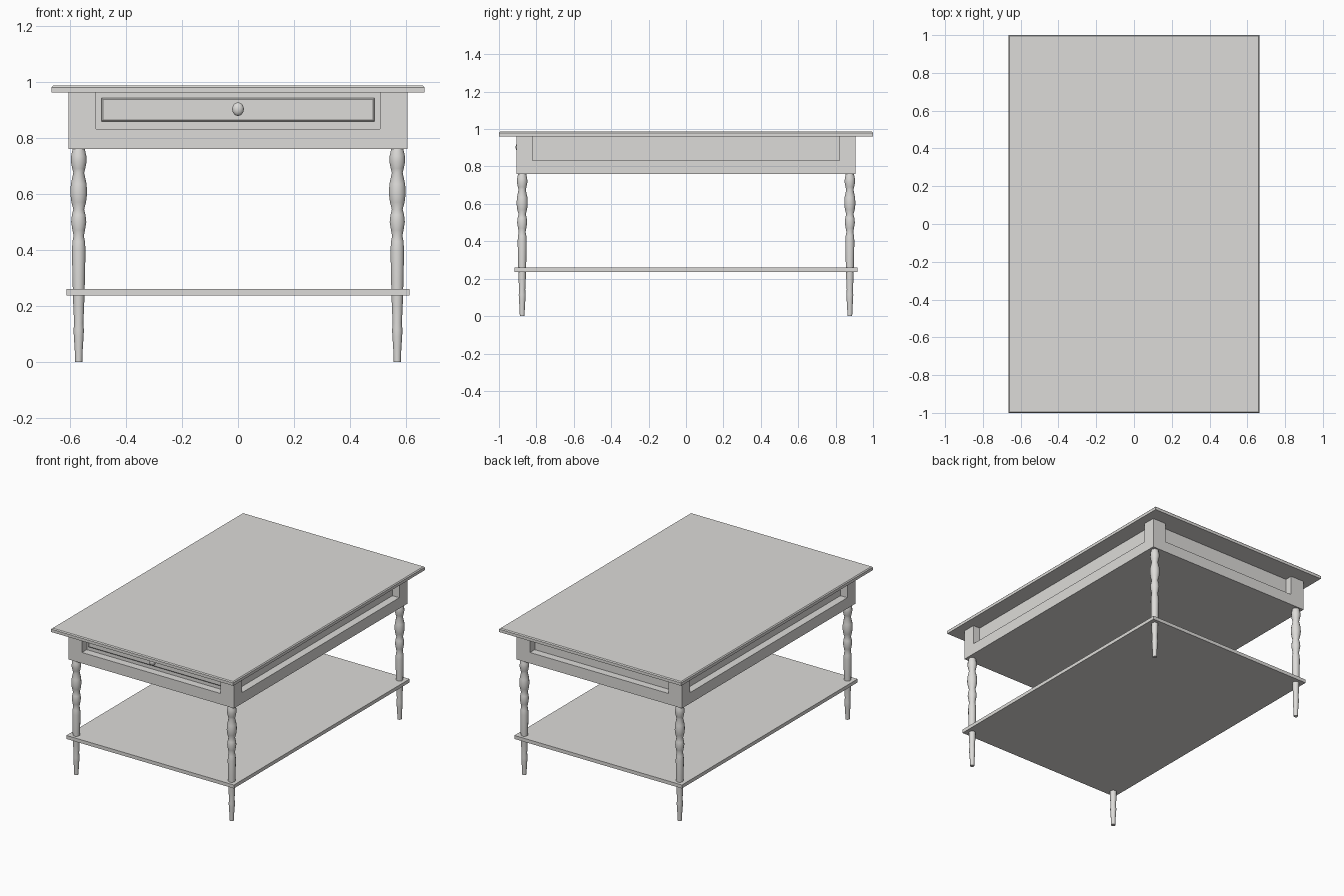
import bpy, bmesh, math

if "Cube" in bpy.data.objects:
    bpy.data.objects.remove(bpy.data.objects["Cube"])

mat = bpy.data.materials.new("painted grey")
mat.diffuse_color = (0.72, 0.71, 0.69, 1)
mat.use_nodes = True
mat.node_tree.nodes["Principled BSDF"].inputs["Base Color"].default_value = mat.diffuse_color


def finish(name, bm, smooth=False):
    bmesh.ops.recalc_face_normals(bm, faces=bm.faces)
    me = bpy.data.meshes.new(name)
    bm.to_mesh(me)
    bm.free()
    me.materials.append(mat)
    ob = bpy.data.objects.new(name, me)
    bpy.context.collection.objects.link(ob)
    if smooth:
        bpy.ops.object.select_all(action='DESELECT')
        ob.select_set(True)
        bpy.context.view_layer.objects.active = ob
        bpy.ops.object.shade_smooth_by_angle(angle=math.radians(50))
    return ob


def box(name, lo, hi, bevel=0, edge_rule=None):
    bm = bmesh.new()
    bmesh.ops.create_cube(bm, size=1)
    for v in bm.verts:
        v.co = [lo[i] + (v.co[i] + 0.5) * (hi[i] - lo[i]) for i in range(3)]
    if bevel:
        edges = [e for e in bm.edges if all(edge_rule(v.co) for v in e.verts)]
        bmesh.ops.bevel(bm, geom=edges, offset=bevel, segments=1, affect='EDGES')
    return finish(name, bm)


def lathe(bm, profile, x, y, sides):
    rings = [[bm.verts.new((x + r * math.cos(2 * math.pi * (i + 0.5) / sides),
                            y + r * math.sin(2 * math.pi * (i + 0.5) / sides), z))
              for i in range(sides)] for r, z in profile]
    for a, b in zip(rings, rings[1:]):
        for i in range(sides):
            j = (i + 1) % sides
            bm.faces.new((a[i], a[j], b[j], b[i]))
    bm.faces.new(rings[0][::-1])
    bm.faces.new(rings[-1])


# Table top with a small chamfer on the upper rim, and lower shelf
box("table_top", (-0.665, -1, 0.961), (0.665, 1, 0.986), 0.006, lambda c: c.z > 0.98)
box("lower_shelf", (-0.612, -0.917, 0.237), (0.612, 0.917, 0.26))

# Apron: full slab below, cross-shaped prism above leaving a recess on each side
box("apron_base", (-0.605, -0.906, 0.76), (0.605, 0.906, 0.832))
X, Y, px, py, d = 0.605, 0.906, 0.506, 0.82, 0.05
quarter = [(X - d, py), (X, py), (X, Y), (px, Y), (px, Y - d)]
outline = (quarter + [(-x, y) for x, y in quarter[::-1]]
           + [(-x, -y) for x, y in quarter] + [(x, -y) for x, y in quarter[::-1]])
bm = bmesh.new()
face = bm.faces.new([bm.verts.new((x, y, 0.832)) for x, y in outline])
ext = bmesh.ops.extrude_face_region(bm, geom=[face])
for v in ext["geom"]:
    if isinstance(v, bmesh.types.BMVert):
        v.co.z = 0.961
finish("apron_upper", bm)

# Drawer front with chamfered rim
box("drawer_front", (-0.487, -0.87, 0.858), (0.487, -0.85, 0.942), 0.006,
    lambda c: c.y < -0.86)

# Drawer knob and its stem
bm = bmesh.new()
bmesh.ops.create_uvsphere(bm, u_segments=16, v_segments=10, radius=1)
for v in bm.verts:
    v.co = (v.co.x * 0.021, -0.895 + v.co.y * 0.016, 0.902 + v.co.z * 0.024)
finish("drawer_knob", bm, True)
box("knob_stem", (-0.008, -0.89, 0.894), (0.008, -0.868, 0.91))

# Turned legs
leg_profile = [(0.013, 0), (0.015, 0.05), (0.018, 0.09), (0.019, 0.115), (0.017, 0.14),
               (0.020, 0.2), (0.023, 0.3), (0.025, 0.4), (0.023, 0.43), (0.019, 0.45),
               (0.023, 0.47), (0.028, 0.5), (0.025, 0.525), (0.020, 0.545), (0.027, 0.57),
               (0.031, 0.6), (0.029, 0.635), (0.020, 0.675), (0.024, 0.69),
               (0.029, 0.715), (0.028, 0.735), (0.022, 0.762)]
for sx, xn in ((-1, "left"), (1, "right")):
    for sy, yn in ((-1, "front"), (1, "back")):
        bm = bmesh.new()
        lathe(bm, leg_profile, sx * 0.568, sy * 0.876, 12)
        finish(f"{yn}_{xn}_leg", bm, True)
